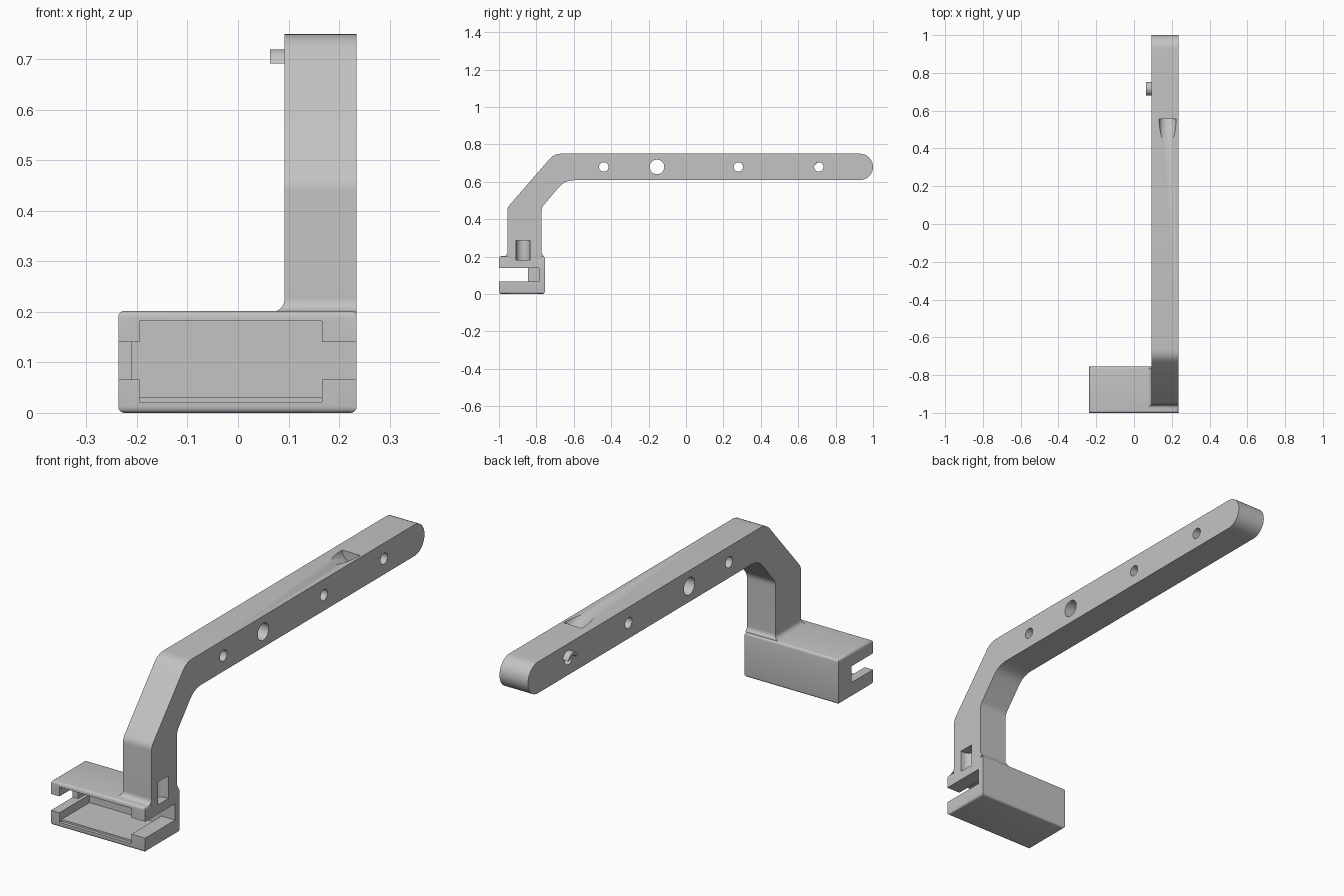
import bpy, bmesh, math
from mathutils import Vector

if "Cube" in bpy.data.objects:
    bpy.data.objects.remove(bpy.data.objects["Cube"], do_unlink=True)

grey = bpy.data.materials.new("plain grey")
grey.use_nodes = True
COLOUR = (0.55, 0.55, 0.55, 1)
grey.diffuse_color = COLOUR
grey.node_tree.nodes["Principled BSDF"].inputs["Base Color"].default_value = COLOUR


def finish(bm, name):
    bmesh.ops.recalc_face_normals(bm, faces=bm.faces)
    me = bpy.data.meshes.new(name)
    bm.to_mesh(me)
    bm.free()
    me.materials.append(grey)
    ob = bpy.data.objects.new(name, me)
    bpy.context.collection.objects.link(ob)
    return ob


def loft(rings, name):
    """Skin a stack of equal rings and cap both ends."""
    bm = bmesh.new()
    vs = [[bm.verts.new(p) for p in ring] for ring in rings]
    n = len(vs[0])
    for a, b in zip(vs, vs[1:]):
        for i in range(n):
            j = (i + 1) % n
            bm.faces.new((a[i], a[j], b[j], b[i]))
    bm.faces.new(vs[0])
    bm.faces.new(vs[-1])
    return finish(bm, name)


def prism_x(points, x0, x1, name):
    return loft([[(x, y, z) for y, z in points] for x in (x0, x1)], name)


def block(x0, x1, y0, y1, z0, z1, name="cutter"):
    return prism_x([(y0, z0), (y1, z0), (y1, z1), (y0, z1)], x0, x1, name)


def arc(cy, cz, r, a0, a1, n):
    angles = [math.radians(a0 + (a1 - a0) * i / n) for i in range(n + 1)]
    return [(cy + r * math.cos(a), cz + r * math.sin(a)) for a in angles]


def circle(cy, cz, r, n=32):
    return arc(cy, cz, r, 0, 360, n)[:-1]


def soft_corner(prev, corner, nxt, r, n=6):
    """Points of a curve that rounds off one corner."""
    p, c, q = Vector(prev), Vector(corner), Vector(nxt)
    a, b = c + (p - c).normalized() * r, c + (q - c).normalized() * r
    return [tuple(a * (1 - t) ** 2 + c * 2 * t * (1 - t) + b * t * t)
            for t in (i / n for i in range(n + 1))]


def select_only(ob):
    bpy.ops.object.select_all(action='DESELECT')
    bpy.context.view_layer.objects.active = ob
    ob.select_set(True)


def cut(ob, cutter, keep=False):
    mod = ob.modifiers.new("cut", 'BOOLEAN')
    mod.operation, mod.solver, mod.object = 'DIFFERENCE', 'EXACT', cutter
    select_only(ob)
    bpy.ops.object.modifier_apply(modifier=mod.name)
    if not keep:
        bpy.data.objects.remove(cutter, do_unlink=True)


# Holder: box with softened long and end edges
L, R, FRONT, BACK = -0.237, 0.235, -1.0, -0.755
holder = block(L, R, FRONT, BACK, 0, 0.202, "holder")
bm = bmesh.new()
bm.from_mesh(holder.data)
flat_edges = [e for e in bm.edges if abs(e.verts[0].co.z - e.verts[1].co.z) < 0.01]
bmesh.ops.bevel(bm, geom=flat_edges, offset=0.012, segments=4, profile=0.5, affect='EDGES')
bm.to_mesh(holder.data)
bm.free()

# Holder cavity, front groove and end slots
INNER = -0.785
cut(holder, block(-0.195, 0.166, -1.1, INNER, 0.03, 0.182))
cut(holder, block(-0.195, 0.166, -1.1, -0.985, 0.022, 0.1))
cut(holder, block(0.15, 0.3, -1.1, INNER, 0.066, 0.14))
cut(holder, block(-0.3, -0.18, -1.1, -0.845, 0.066, 0.14))
cut(holder, block(-0.21, -0.18, -1.05, INNER, 0.066, 0.14))

# Arm: bent bar with a round end
AX0, AX1, TOP, LOW = 0.092, 0.235, 0.75, 0.608
MID = (TOP + LOW) / 2
foot_front, foot_back = (-0.955, 0.19), (-0.772, 0.19)
bend_out, top_out = (-0.955, 0.462), (-0.705, TOP)
bend_in, top_in = (-0.772, 0.462), (-0.648, LOW)
tip = 1 - (TOP - LOW) / 2
profile = [foot_back]
profile += soft_corner(foot_back, bend_in, top_in, 0.02)
profile += soft_corner(bend_in, top_in, (tip, LOW), 0.05)
profile += arc(tip, MID, (TOP - LOW) / 2, -90, 90, 20)
profile += soft_corner((tip, TOP), top_out, bend_out, 0.04)
profile += soft_corner(top_out, bend_out, foot_front, 0.02)
profile.append(foot_front)
arm = prism_x(profile, AX0, AX1, "arm")

# Cross holes through the arm
for y, r in ((-0.44, 0.025), (-0.155, 0.039), (0.28, 0.025), (0.71, 0.025)):
    cut(arm, prism_x(circle(y, MID, r), 0, 0.3, "cutter"))

# Slanted pocket sunk into the top of the arm
rings = []
for y in (0.3, 0.556):
    axis_z = TOP + (0.556 - y) / 3
    rings.append([(0.178 + px, y, axis_z + pz) for px, pz in circle(0, 0, 0.045)])
cut(arm, loft(rings, "cutter"))

# Flared fillet where the arm meets the holder
rings = []
F = 0.025
for i in range(9):
    t = math.radians(90 * i / 8)
    o, z = F * (1 - math.sin(t)), 0.2 + F * (1 - math.cos(t))
    x0, y0, y1 = AX0 - o, -0.955 - o, min(-0.772 + o, BACK - 0.008)
    rings.append([(x0, y0, z), (AX1, y0, z), (AX1, y1, z), (x0, y1, z)])
fillet = loft(rings, "arm_fillet")

# Upright round-backed channel on the outer side
plan = [(0.3, -0.908), (0.3, -0.834)] + arc(0.22, -0.871, 0.037, 90, 270, 14)
channel = loft([[(x, y, z) for x, y in plan] for z in (0.182, 0.285)], "cutter")
cut(holder, channel, keep=True)
cut(fillet, channel, keep=True)
cut(arm, channel)

# Small arched hook over the last hole
hook = prism_x(arc(0.717, 0.683, 0.037, 14, 166, 16) + arc(0.717, 0.683, 0.024, 158, 22, 16),
               0.063, 0.095, "arched_hook")

for ob in (holder, arm, fillet, hook):
    select_only(ob)
    bpy.ops.object.shade_smooth_by_angle(angle=math.radians(35))
